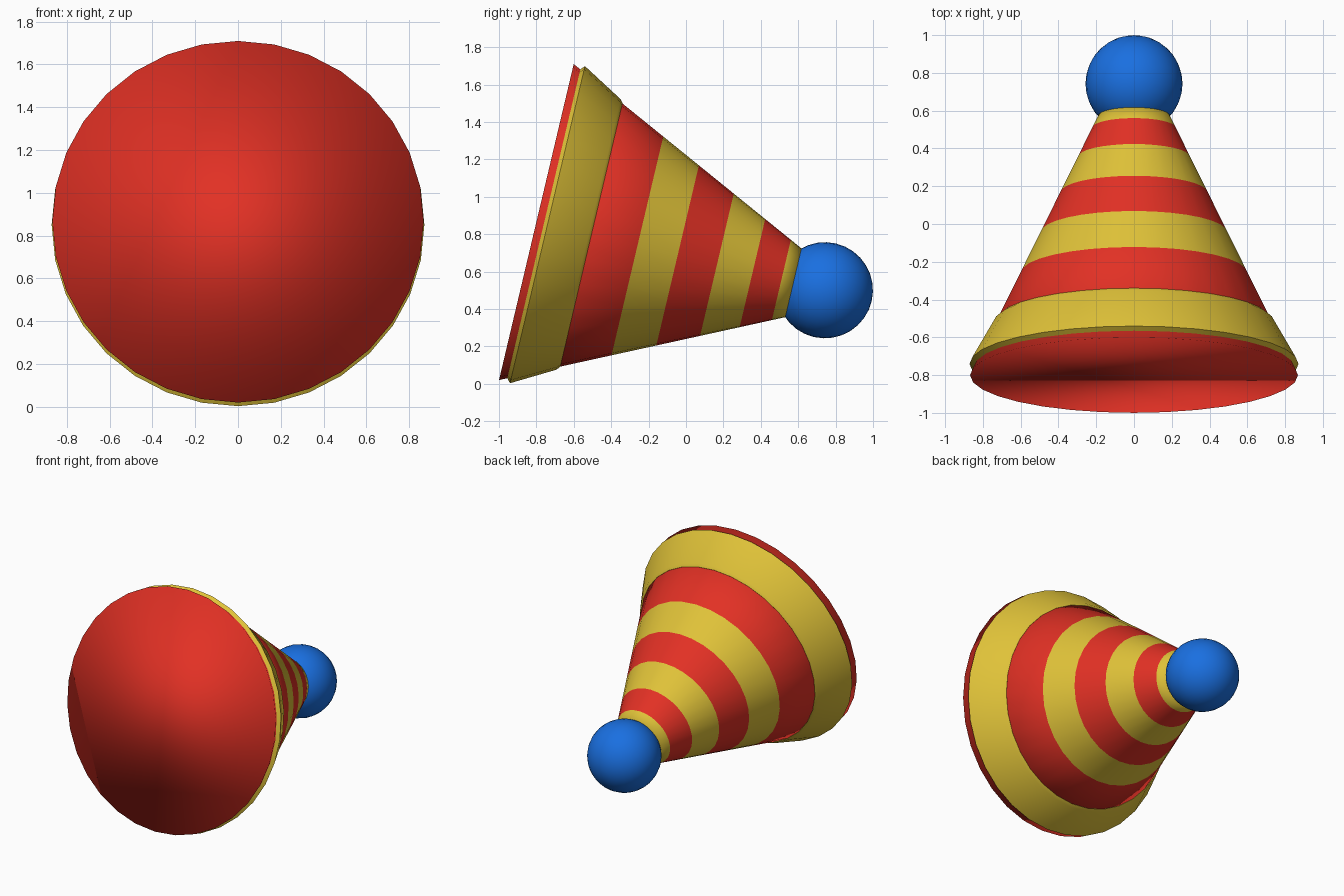
import bpy, bmesh
from math import sin, cos, pi, radians
from mathutils import Matrix

if "Cube" in bpy.data.objects:
    bpy.data.objects.remove(bpy.data.objects["Cube"])

SIDES = 32
# Local z runs from the wide base to the ball; the cone lies tilted on its side
POSE = Matrix.Translation((0, -0.80, 0.865)) @ Matrix.Rotation(radians(-103.3), 4, 'X')


def material(name, color):
    m = bpy.data.materials.new(name)
    m.diffuse_color = (*color, 1)
    m.use_nodes = True
    m.node_tree.nodes["Principled BSDF"].inputs["Base Color"].default_value = m.diffuse_color
    return m


RED = material("red", (0.76, 0.03, 0.018))
YELLOW = material("yellow", (0.74, 0.54, 0.04))
BLUE = material("blue", (0.01, 0.16, 0.75))


def finish(name, bm, mats):
    bmesh.ops.recalc_face_normals(bm, faces=bm.faces[:])
    for f in bm.faces:
        f.smooth = True
    me = bpy.data.meshes.new(name)
    bm.to_mesh(me)
    bm.free()
    for m in mats:
        me.materials.append(m)
    ob = bpy.data.objects.new(name, me)
    ob.matrix_world = POSE
    bpy.context.collection.objects.link(ob)
    return ob


def lathe(name, profile, mats, closed=False):
    """Spin (radius, height) points; bands alternate through mats."""
    bm = bmesh.new()
    rings = [[bm.verts.new((r * cos(2 * pi * i / SIDES), r * sin(2 * pi * i / SIDES), t))
              for i in range(SIDES)] for r, t in profile]
    pairs = list(zip(rings, rings[1:]))
    if closed:
        pairs.append((rings[-1], rings[0]))
    for k, (a, b) in enumerate(pairs):
        for i in range(SIDES):
            j = (i + 1) % SIDES
            f = bm.faces.new((a[i], a[j], b[j], b[i]))
            f.material_index = k % len(mats)
    if not closed:
        bm.faces.new(rings[0]).material_index = 0
        bm.faces.new(rings[-1]).material_index = (len(pairs) - 1) % len(mats)
    return finish(name, bm, mats)


# Striped cone with flat red base
stripes = [0, 0.555, 0.776, 0.992, 1.187, 1.346, 1.413]
lathe("striped_cone", [(0.868 - 0.481 * t, t) for t in stripes], [RED, YELLOW])

# Raised yellow brim band around the wide end
band = lathe("brim_band", [(0.845, 0.038), (0.871, 0.061), (0.743, 0.287),
                           (0.724, 0.302), (0.70, 0.290), (0.82, 0.045)],
             [YELLOW], closed=True)
bpy.context.view_layer.objects.active = band
band.select_set(True)
bpy.ops.object.shade_smooth_by_angle(angle=radians(40))

# Ball on the narrow end
bm = bmesh.new()
bmesh.ops.create_uvsphere(bm, u_segments=32, v_segments=16, radius=0.257,
                          matrix=Matrix.Translation((0, 0, 1.585)))
finish("ball_tip", bm, [BLUE])
